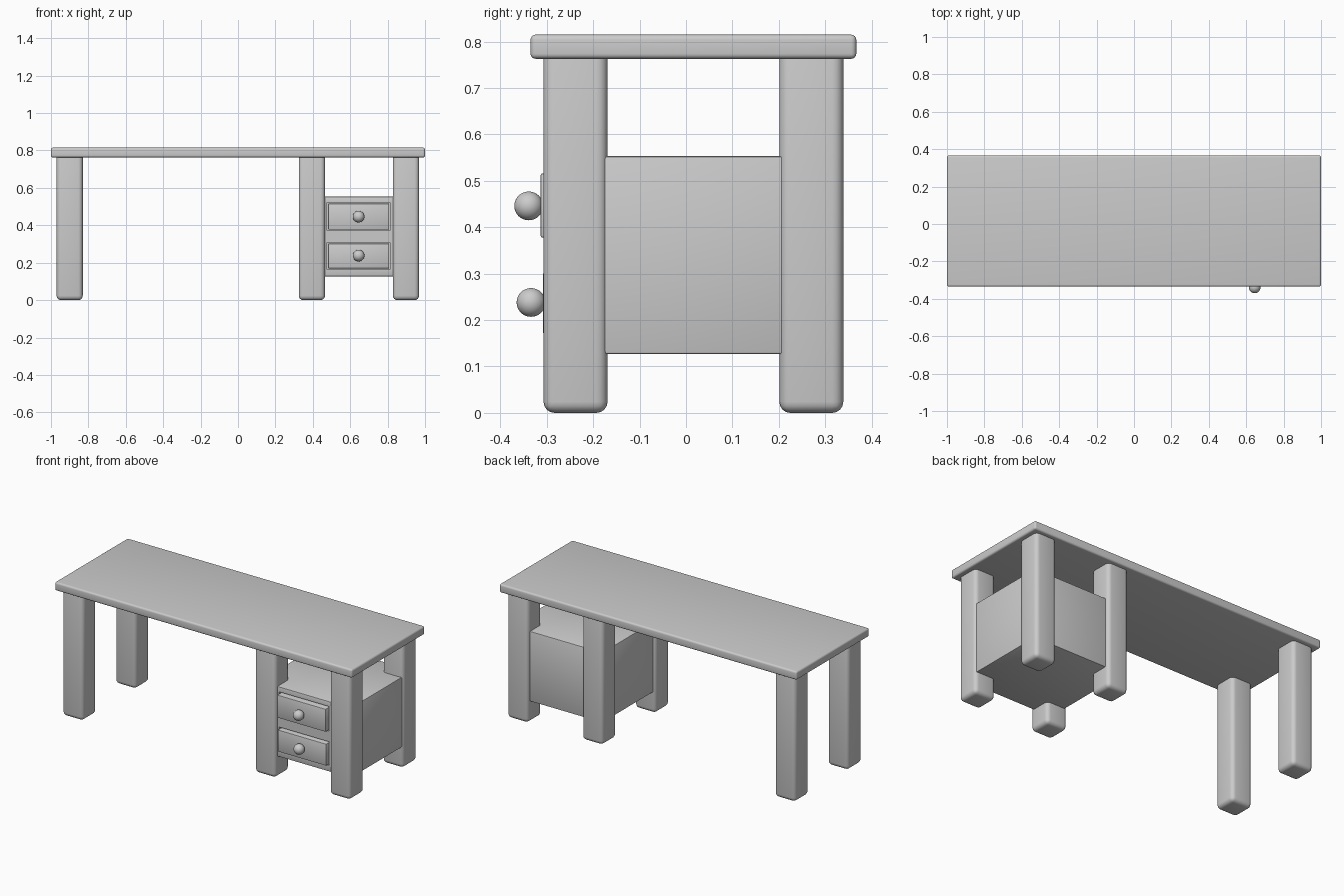
import bpy
import bmesh
from math import radians
from mathutils import Vector

if "Cube" in bpy.data.objects:
    bpy.data.objects.remove(bpy.data.objects["Cube"])

# Single plain grey finish
grey = bpy.data.materials.new("plain_grey")
grey.use_nodes = True
grey.diffuse_color = (0.6, 0.6, 0.6, 1)
grey.node_tree.nodes["Principled BSDF"].inputs["Base Color"].default_value = grey.diffuse_color


def add_object(name, bm):
    mesh = bpy.data.meshes.new(name)
    bm.to_mesh(mesh)
    bm.free()
    mesh.materials.append(grey)
    obj = bpy.data.objects.new(name, mesh)
    bpy.context.collection.objects.link(obj)
    return obj


def smooth(obj):
    bpy.ops.object.select_all(action="DESELECT")
    obj.select_set(True)
    bpy.context.view_layer.objects.active = obj
    bpy.ops.object.shade_smooth_by_angle(angle=radians(35))


def box(name, low, high, radius=0.0, segments=4):
    """Box between two corners with rounded edges."""
    low, high = Vector(low), Vector(high)
    bm = bmesh.new()
    bmesh.ops.create_cube(bm, size=1)
    bmesh.ops.scale(bm, vec=high - low, verts=bm.verts)
    bmesh.ops.translate(bm, vec=(low + high) / 2, verts=bm.verts)
    if radius:
        bmesh.ops.bevel(bm, geom=bm.edges[:], offset=radius, segments=segments,
                        profile=0.5, affect="EDGES", clamp_overlap=True)
    obj = add_object(name, bm)
    smooth(obj)
    return obj


def knob(name, centre, radius):
    bm = bmesh.new()
    bmesh.ops.create_uvsphere(bm, u_segments=32, v_segments=16, radius=radius)
    bmesh.ops.translate(bm, vec=centre, verts=bm.verts)
    smooth(add_object(name, bm))


# Table top
box("table_top", (-1, -0.335, 0.763), (1, 0.367, 0.815), 0.011)

# Six square legs in three pairs
for place, x in (("right", -0.9), ("middle", 0.395), ("left", 0.898)):
    for side, y in (("front", -0.238), ("back", 0.27)):
        box(f"{place}_{side}_leg", (x - 0.07, y - 0.069, 0),
            (x + 0.07, y + 0.069, 0.79), 0.024)

# Drawer cabinet held between four of the legs
cabinet = box("drawer_cabinet", (0.342, -0.285, 0.127), (0.958, 0.315, 0.553), 0.005, 2)

# Drawers in their openings: name, bottom, top, front, knob height
for name, bottom, top, front, height in (("upper", 0.378, 0.516, -0.313, 0.446),
                                         ("lower", 0.17, 0.302, -0.308, 0.238)):
    cutter = box(name + "_opening", (0.477, -0.4, bottom - 0.005), (0.813, 0.2, top + 0.007))
    cutter.hide_render = True
    cut = cabinet.modifiers.new("opening", "BOOLEAN")
    cut.operation = "DIFFERENCE"
    cut.solver = "EXACT"
    cut.object = cutter
    bpy.context.view_layer.objects.active = cabinet
    bpy.ops.object.modifier_apply(modifier=cut.name)
    bpy.data.objects.remove(cutter)
    box(name + "_drawer", (0.482, front, bottom), (0.808, 0.19, top), 0.003, 2)
    knob(name + "_knob", (0.645, front - 0.026, height), 0.031)
smooth(cabinet)
